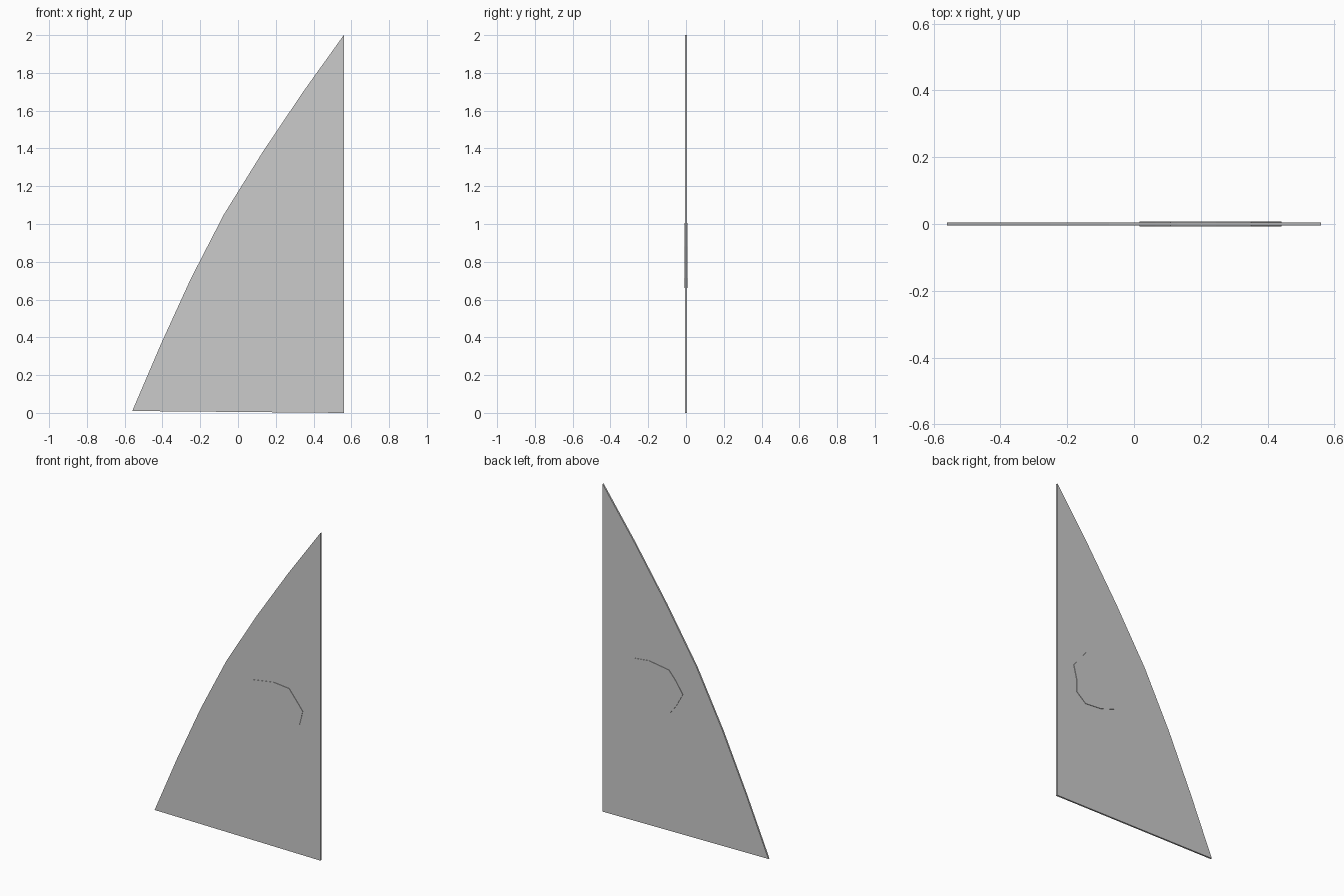
import bpy
import bmesh

if "Cube" in bpy.data.objects:
    bpy.data.objects.remove(bpy.data.objects["Cube"])


def plate(name, outline, half):
    """Extrude an (x, z) outline to a flat plate centred on y = 0."""
    bm = bmesh.new()
    face = bm.faces.new([bm.verts.new((x, -half, z)) for x, z in outline])
    ext = bmesh.ops.extrude_face_region(bm, geom=[face])
    moved = [g for g in ext["geom"] if isinstance(g, bmesh.types.BMVert)]
    bmesh.ops.translate(bm, verts=moved, vec=(0, 2 * half, 0))
    bmesh.ops.recalc_face_normals(bm, faces=bm.faces)
    mesh = bpy.data.meshes.new(name)
    bm.to_mesh(mesh)
    bm.free()
    obj = bpy.data.objects.new(name, mesh)
    bpy.context.collection.objects.link(obj)
    return obj


# Sail cloth: straight upright edge, bowed outer edge
plate("sail", [(0.56, 0), (0.56, 2), (0.345, 1.7), (0.13, 1.38),
               (-0.075, 1.05), (-0.25, 0.71), (-0.41, 0.36),
               (-0.56, 0.01)], 0.005)

# Thin plain patch, showing slightly raised on both faces
plate("sail_patch", [(0.245, 1.006), (0.35, 0.995), (0.395, 0.94),
                     (0.442, 0.88), (0.42, 0.79), (0.42, 0.715),
                     (0.356, 0.662), (0.247, 0.67), (0.11, 0.715),
                     (0.06, 0.78), (0.017, 0.86), (0.065, 0.932),
                     (0.11, 0.985)], 0.0078)
